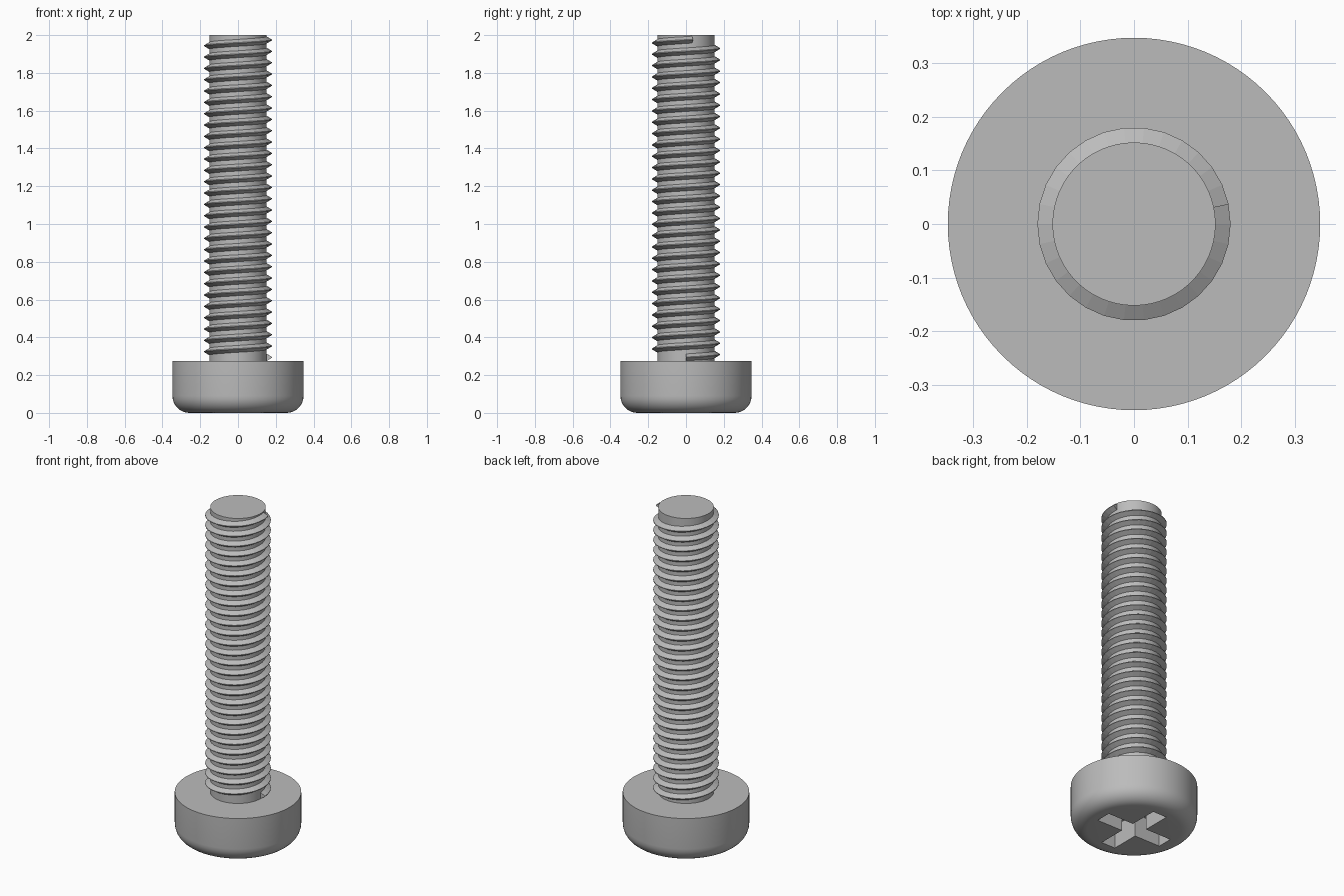
import bpy, bmesh, math
from math import sin, cos, pi

if "Cube" in bpy.data.objects:
    bpy.data.objects.remove(bpy.data.objects["Cube"], do_unlink=True)

# Single plain metal colour
steel = bpy.data.materials.new("grey_steel")
steel.use_nodes = True
colour = (0.5, 0.5, 0.5, 1)
steel.diffuse_color = colour
steel.node_tree.nodes["Principled BSDF"].inputs["Base Color"].default_value = colour

HEAD_R, HEAD_TOP, FILLET = 0.347, 0.275, 0.09
SHAFT_R, TOP = 0.152, 2.0
CREST_R, PITCH, STEPS = 0.18, 0.06, 30


def make_object(name, bm):
    bmesh.ops.recalc_face_normals(bm, faces=bm.faces[:])
    mesh = bpy.data.meshes.new(name)
    bm.to_mesh(mesh)
    bm.free()
    mesh.materials.append(steel)
    obj = bpy.data.objects.new(name, mesh)
    bpy.context.collection.objects.link(obj)
    return obj


def select_only(obj):
    bpy.ops.object.select_all(action='DESELECT')
    obj.select_set(True)
    bpy.context.view_layer.objects.active = obj


def lathe(name, profile, sides):
    """Closed solid of revolution from (radius, z) pairs, capped at both ends."""
    bm = bmesh.new()
    rings = [[bm.verts.new((r * cos(2 * pi * i / sides), r * sin(2 * pi * i / sides), z))
              for i in range(sides)] for r, z in profile]
    for a, b in zip(rings, rings[1:]):
        for i in range(sides):
            j = (i + 1) % sides
            bm.faces.new((a[i], a[j], b[j], b[i]))
    bm.faces.new(rings[0])
    bm.faces.new(rings[-1])
    return make_object(name, bm)


# Head: cylinder with a rounded lower rim
rim = [(HEAD_R - FILLET + FILLET * sin(a), FILLET - FILLET * cos(a))
       for a in (k * pi / 16 for k in range(9))]
head = lathe("head", rim + [(HEAD_R, HEAD_TOP)], 96)

# Cross-shaped driver recess cut into the underside
ARM, HALF, DEPTH = 0.22, 0.047, 0.14
bm = bmesh.new()
outline = []
for q in range(4):
    c, s = round(cos(q * pi / 2)), round(sin(q * pi / 2))
    for x, y in ((ARM, -HALF), (ARM, HALF), (HALF, HALF)):
        outline.append(bm.verts.new((x * c - y * s, x * s + y * c, -0.05)))
base = bm.faces.new(outline)
walls = bmesh.ops.extrude_face_region(bm, geom=[base])
bmesh.ops.translate(bm, vec=(0, 0, DEPTH + 0.05),
                    verts=[v for v in walls["geom"] if isinstance(v, bmesh.types.BMVert)])
cutter = make_object("recess_cutter", bm)
cutter.hide_render = True

cut = head.modifiers.new("recess", 'BOOLEAN')
cut.operation = 'DIFFERENCE'
cut.solver = 'EXACT'
cut.object = cutter
select_only(head)
bpy.ops.object.modifier_apply(modifier=cut.name)
bpy.data.objects.remove(cutter, do_unlink=True)
bpy.ops.object.shade_smooth_by_angle(angle=math.radians(30))

# Shaft: plain core running from inside the head to the tip
shaft = lathe("shaft", [(SHAFT_R, HEAD_TOP - 0.02), (SHAFT_R, TOP)], 60)
select_only(shaft)
bpy.ops.object.shade_smooth_by_angle(angle=math.radians(30))

# Thread: faceted right-handed helix with a narrow crest
START_Z, TURNS = 0.294, 28
section = [(SHAFT_R - 0.004, -0.021), (CREST_R, -0.002),
           (CREST_R, 0.002), (SHAFT_R - 0.004, 0.021)]
bm = bmesh.new()
previous = None
for i in range(TURNS * STEPS + 2):
    a = 2 * pi * i / STEPS
    z = START_Z + PITCH * i / STEPS
    ring = [bm.verts.new((r * cos(a), r * sin(a), min(z + dz, TOP))) for r, dz in section]
    if previous is None:
        bm.faces.new(ring)
    else:
        for k in range(4):
            m = (k + 1) % 4
            bm.faces.new((previous[k], previous[m], ring[m], ring[k]))
    previous = ring
bm.faces.new(previous)
make_object("thread", bm)
